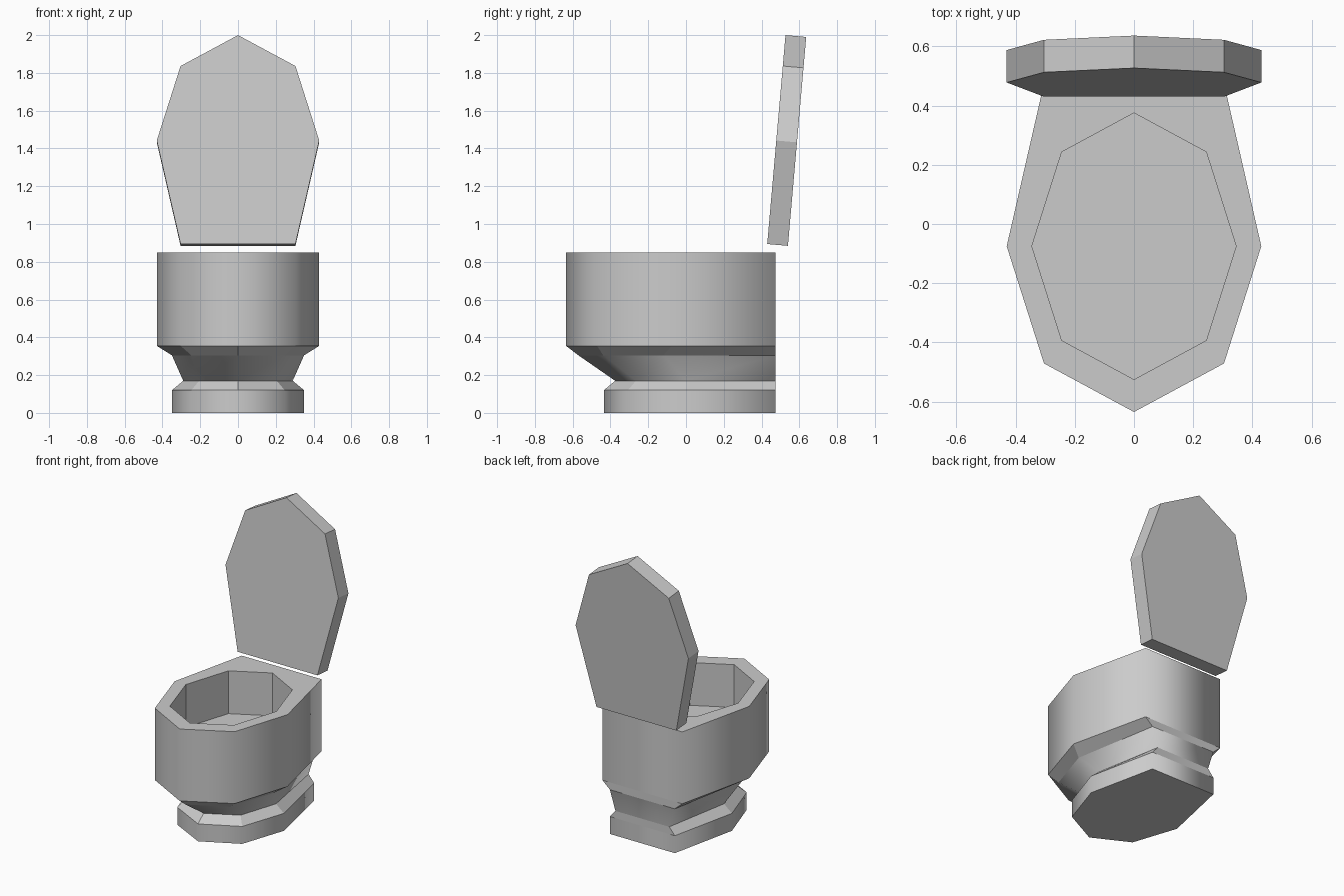
import bpy, bmesh
from math import sin, cos, pi, radians

if "Cube" in bpy.data.objects:
    bpy.data.objects.remove(bpy.data.objects["Cube"])

BACK = 0.475


def octagon(cy, rx, ry, z, flat_back=True):
    """Stretched octagon ring; a flat back replaces its three rear corners by two."""
    pts = []
    for i in range(8):
        a = -pi / 2 + i * pi / 4
        x, y = rx * cos(a), cy + ry * sin(a)
        if flat_back and i == 4:
            continue
        if flat_back and i in (3, 5):
            y = BACK
        pts.append((x, y, z))
    return pts


def finish(bm, name):
    bmesh.ops.recalc_face_normals(bm, faces=bm.faces)
    mesh = bpy.data.meshes.new(name)
    bm.to_mesh(mesh)
    bm.free()
    obj = bpy.data.objects.new(name, mesh)
    bpy.context.collection.objects.link(obj)
    return obj


def bridge(bm, a, b, smooth):
    n = len(a)
    for i in range(n):
        j = (i + 1) % n
        bm.faces.new((a[i], a[j], b[j], b[i])).smooth = smooth


# Toilet body: foot, bevel, neck, under-rim and bowl wall
bm = bmesh.new()
layers = [  # centre y, x radius, y radius, z
    (0, 0.35, 0.435, 0),
    (0, 0.35, 0.435, 0.12),
    (0, 0.29, 0.375, 0.17),
    (-0.12, 0.35, 0.45, 0.305),
    (-0.075, 0.43, 0.56, 0.355),
    (-0.075, 0.43, 0.56, 0.85),
]
rings = [[bm.verts.new(p) for p in octagon(*l)] for l in layers]
bm.faces.new(rings[0])
for k, smooth in enumerate((True, False, True, False, True)):
    bridge(bm, rings[k], rings[k + 1], smooth)

# Bowl opening: straight flat-shaded walls and floor
hole_top = [bm.verts.new(p) for p in octagon(-0.075, 0.345, 0.45, 0.85, False)]
hole_low = [bm.verts.new(p) for p in octagon(-0.075, 0.345, 0.45, 0.555, False)]
bridge(bm, hole_top, hole_low, False)
bm.faces.new(hole_low)

# Flat rim between the seven-sided outside and eight-sided hole
outer = rings[-1]
inner_of = [0, 1, 2, 3, 5, 6, 7]
for i in range(7):
    j = (i + 1) % 7
    a, b = inner_of[i], inner_of[j]
    loop = [outer[i], outer[j], hole_top[b]]
    if i == 3:
        loop.append(hole_top[4])
    loop.append(hole_top[a])
    bm.faces.new(loop)

# Keep every horizontal ring crisp
for e in bm.edges:
    if abs(e.verts[0].co.z - e.verts[1].co.z) < 1e-5:
        e.smooth = False
finish(bm, "toilet_bowl")

# Open lid: bowl outline stood up and leaned slightly back
bm = bmesh.new()
tilt = radians(5)
thick = 0.11
sides = []
for d in (0, thick):
    ring = []
    for x, y, _ in octagon(-0.075, 0.43, 0.56, 0):
        t = BACK - y
        ring.append(bm.verts.new((x,
                                  0.43 + t * sin(tilt) + d * cos(tilt),
                                  0.894 + t * cos(tilt) - d * sin(tilt))))
    bm.faces.new(ring)
    sides.append(ring)
bridge(bm, sides[0], sides[1], False)
finish(bm, "lid")
